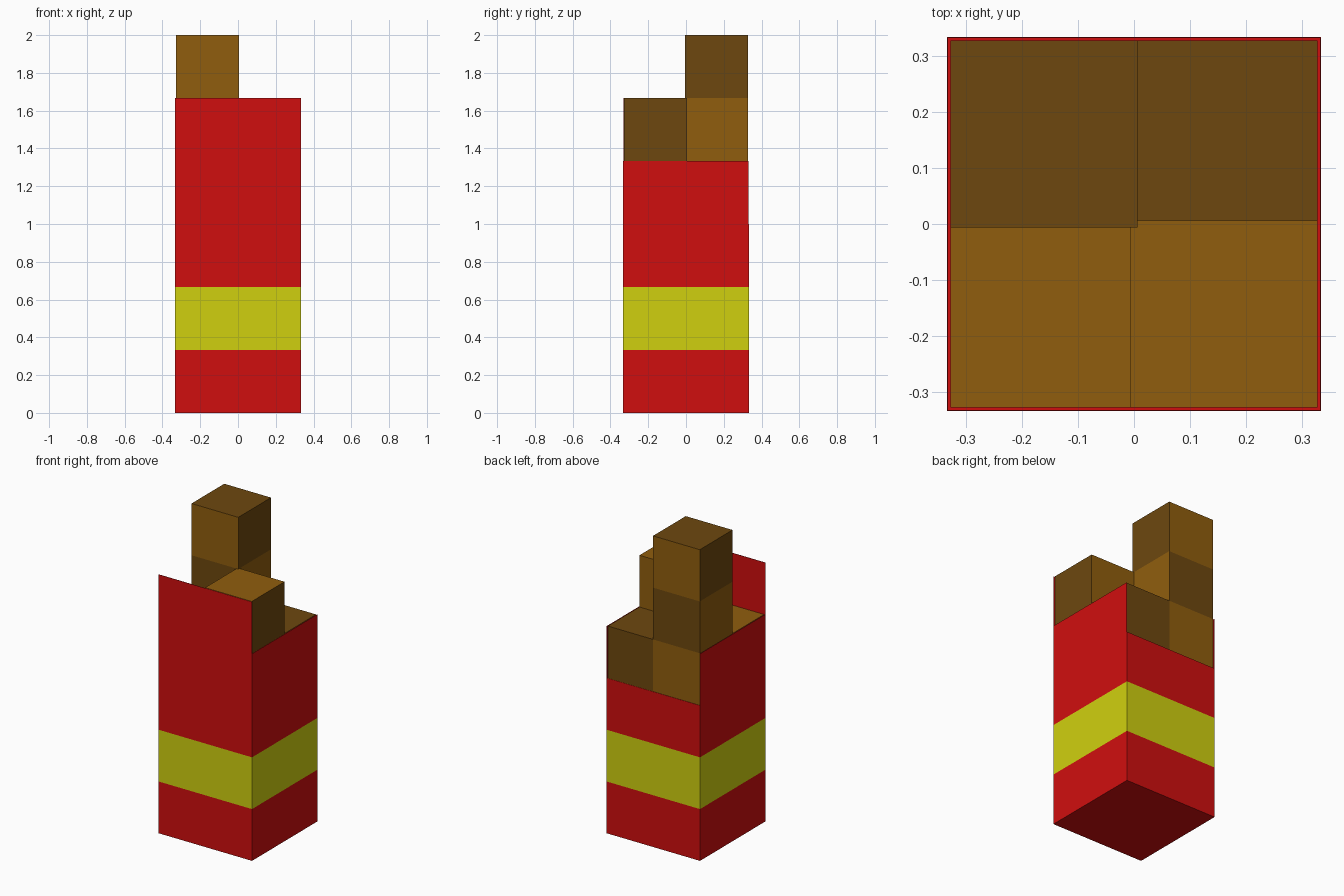
import bpy, bmesh
from mathutils import Matrix, Vector

if "Cube" in bpy.data.objects:
    bpy.data.objects.remove(bpy.data.objects["Cube"])

U = 1 / 3            # height of one band / cell
H = 1 / 3            # half width of the carton
T = 0.002            # wall thickness
IN = 0.327           # outer edge of the filling
LAP = 0.006          # inner edge of the filling, past the centre line


def material(name, rgb):
    m = bpy.data.materials.new(name)
    m.diffuse_color = (*rgb, 1)
    m.use_nodes = True
    m.node_tree.nodes["Principled BSDF"].inputs["Base Color"].default_value = m.diffuse_color
    return m


red = material("red", (0.63, 0.0045, 0.0045))
yellow = material("yellow", (0.63, 0.63, 0.0048))
light = material("light_brown", (0.28, 0.111, 0.0043))
dark = material("dark_brown", (0.155, 0.064, 0.0045))


def tower(name, x0, x1, y0, y1, z0, cells, mats, rule):
    """Box from z0 up to a whole number of cells, cut at every cell line and coloured by rule(cell, normal)."""
    bm = bmesh.new()
    z1 = cells * U
    size = Vector((x1 - x0, y1 - y0, z1 - z0))
    mid = Vector(((x0 + x1) / 2, (y0 + y1) / 2, (z0 + z1) / 2))
    bmesh.ops.create_cube(bm, size=1, matrix=Matrix.Translation(mid) @ Matrix.Diagonal((*size, 1)))
    for k in range(1, cells):
        bmesh.ops.bisect_plane(bm, geom=bm.verts[:] + bm.edges[:] + bm.faces[:],
                               plane_co=(0, 0, k * U), plane_no=(0, 0, 1))
    bm.normal_update()
    for f in bm.faces:
        f.material_index = rule(int(f.calc_center_median().z / U), f.normal)
    me = bpy.data.meshes.new(name)
    bm.to_mesh(me)
    bm.free()
    for m in mats:
        me.materials.append(m)
    ob = bpy.data.objects.new(name, me)
    bpy.context.collection.objects.link(ob)
    return ob


# Carton: four walls of different heights with a yellow band, and a floor
def band(k, n):
    return 1 if k == 1 else 0


paint = (red, yellow)
tower("front_wall", -H, H, -H, -H + T, 0, 5, paint, band)
tower("back_wall", -H, H, H - T, H, 0, 3, paint, band)
tower("left_wall", -H, -H + T, -H + T, H - T, 0, 4, paint, band)
tower("right_wall", H - T, H, -H + T, H - T, 0, 4, paint, band)
bpy.ops.mesh.primitive_cube_add(size=1, location=(0, 0, T / 2))
floor = bpy.context.object
floor.name = "carton_floor"
floor.scale = (2 * (H - T), 2 * (H - T), T)
floor.data.materials.append(red)


# Filling: four square sticks, chequered in two browns
def chequer(sx, sy):
    def rule(k, n):
        if abs(n.z) > 0.5:
            return 1 if sy > 0 else 0
        flip = 0 if sx * sy < 0 and sx < 0 else 1
        return (k + 1 + flip + (abs(n.x) > 0.5)) % 2
    return rule


for name, sx, sy, cells, inner in (("back_left_stick", -1, 1, 6, -LAP),
                                   ("front_right_stick", 1, -1, 5, -LAP),
                                   ("front_left_stick", -1, -1, 4, LAP),
                                   ("back_right_stick", 1, 1, 4, LAP)):
    xs = sorted((sx * IN, sx * inner))
    ys = sorted((sy * IN, sy * inner))
    tower(name, *xs, *ys, 0.01, cells, (light, dark), chequer(sx, sy))
